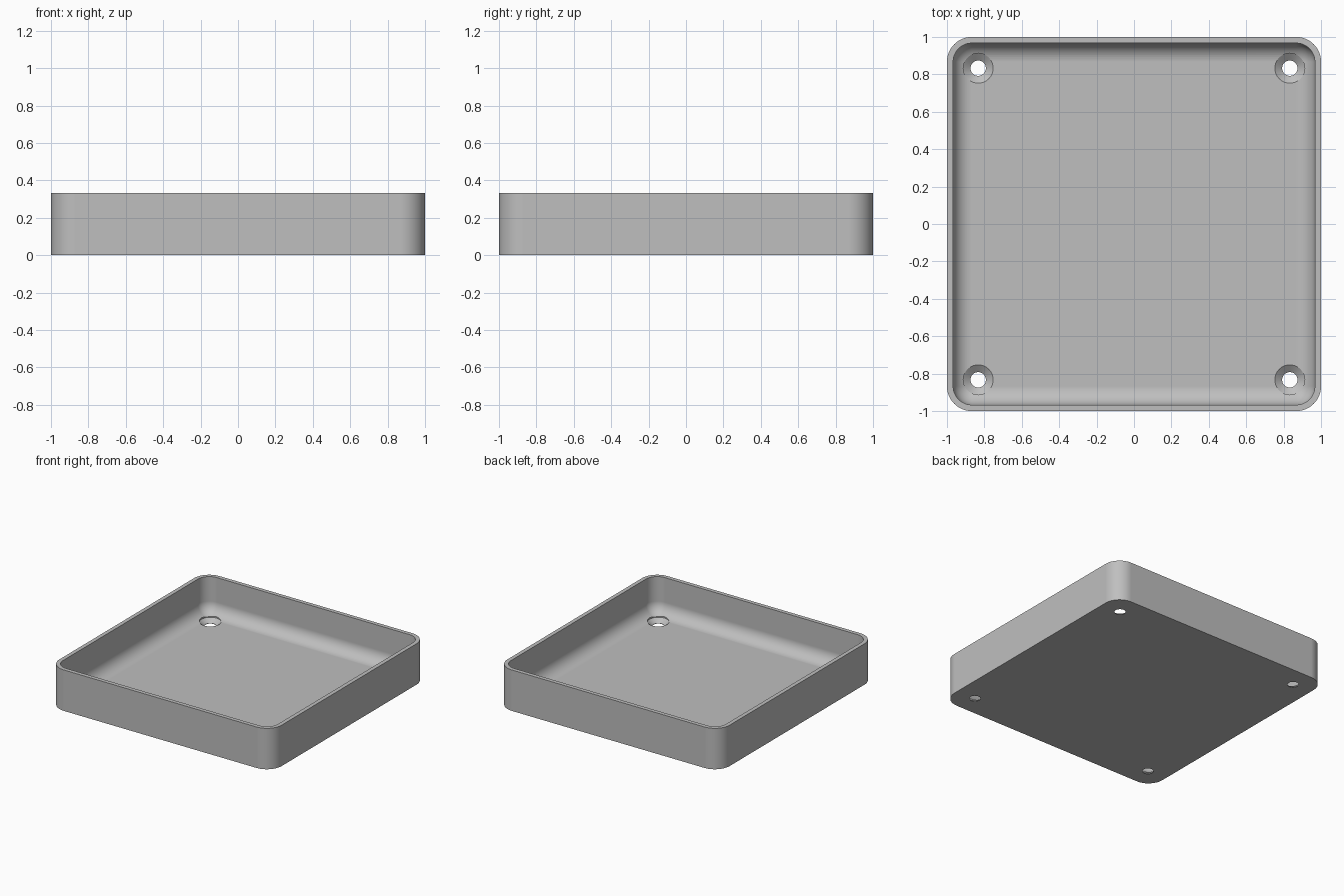
import bpy, bmesh
from math import sin, cos, pi

old = bpy.data.objects.get("Cube")
if old:
    bpy.data.objects.remove(old)

HEIGHT, WALL, FLOOR, CORNER = 0.333, 0.033, 0.033, 0.133
FILLET = CORNER - WALL
HOLE_POS = 0.833
STEPS = 12

grey = bpy.data.materials.new("light grey plastic")
grey.use_nodes = True
colour = (0.52, 0.52, 0.52, 1)
grey.diffuse_color = colour
grey.node_tree.nodes["Principled BSDF"].inputs["Base Color"].default_value = colour


def make_object(name, bm):
    bmesh.ops.remove_doubles(bm, verts=bm.verts, dist=1e-5)
    bmesh.ops.recalc_face_normals(bm, faces=bm.faces)
    mesh = bpy.data.meshes.new(name)
    bm.to_mesh(mesh)
    bm.free()
    mesh.materials.append(grey)
    obj = bpy.data.objects.new(name, mesh)
    bpy.context.collection.objects.link(obj)
    return obj


def rounded_square(inset, z):
    """Points of a rounded square, pulled in from the outer wall."""
    radius, centre = max(CORNER - inset, 0), 1 - CORNER
    points = []
    for quarter, (sx, sy) in enumerate([(1, 1), (-1, 1), (-1, -1), (1, -1)]):
        for i in range(STEPS + 1):
            a = (quarter + i / STEPS) * pi / 2
            points.append((sx * centre + radius * cos(a), sy * centre + radius * sin(a), z))
    return points


def circle(x, y, radius, z, count=48):
    return [(x + radius * cos(2 * pi * i / count), y + radius * sin(2 * pi * i / count), z)
            for i in range(count)]


def skin(bm, rings):
    """Bridge successive rings and cap both ends."""
    loops = [[bm.verts.new(p) for p in ring] for ring in rings]
    for a, b in zip(loops, loops[1:]):
        for i in range(len(a)):
            j = (i + 1) % len(a)
            bm.faces.new((a[i], a[j], b[j], b[i]))
    bm.faces.new(loops[0])
    bm.faces.new(loops[-1])


# Tray shell: outer wall, flat rim, inner wall, rounded floor edge
rings = [rounded_square(0, 0), rounded_square(0, HEIGHT), rounded_square(WALL, HEIGHT)]
for i in range(STEPS + 1):
    a = i / STEPS * pi / 2
    rings.append(rounded_square(WALL + FILLET * (1 - cos(a)), FLOOR + FILLET * (1 - sin(a))))
bm = bmesh.new()
skin(bm, rings)
tray = make_object("tray", bm)

# Countersunk screw holes in the four corners
bm = bmesh.new()
for sx in (-1, 1):
    for sy in (-1, 1):
        x, y = sx * HOLE_POS, sy * HOLE_POS
        skin(bm, [circle(x, y, r, z) for r, z in
                  [(0.041, -0.05), (0.041, 0.003), (0.08, FLOOR), (0.08, 0.2)]])
cutter = make_object("screw_hole_cutter", bm)
cutter.hide_render = True

cut = tray.modifiers.new("screw holes", 'BOOLEAN')
cut.operation = 'DIFFERENCE'
cut.solver = 'EXACT'
cut.object = cutter
bpy.ops.object.select_all(action='DESELECT')
bpy.context.view_layer.objects.active = tray
tray.select_set(True)
bpy.ops.object.modifier_apply(modifier=cut.name)
bpy.data.objects.remove(cutter)

# Smooth curves, crisp rims, even shading on the flat faces
bpy.ops.object.shade_smooth_by_angle(angle=pi / 6)
normals = tray.modifiers.new("even normals", 'WEIGHTED_NORMAL')
normals.keep_sharp = True
